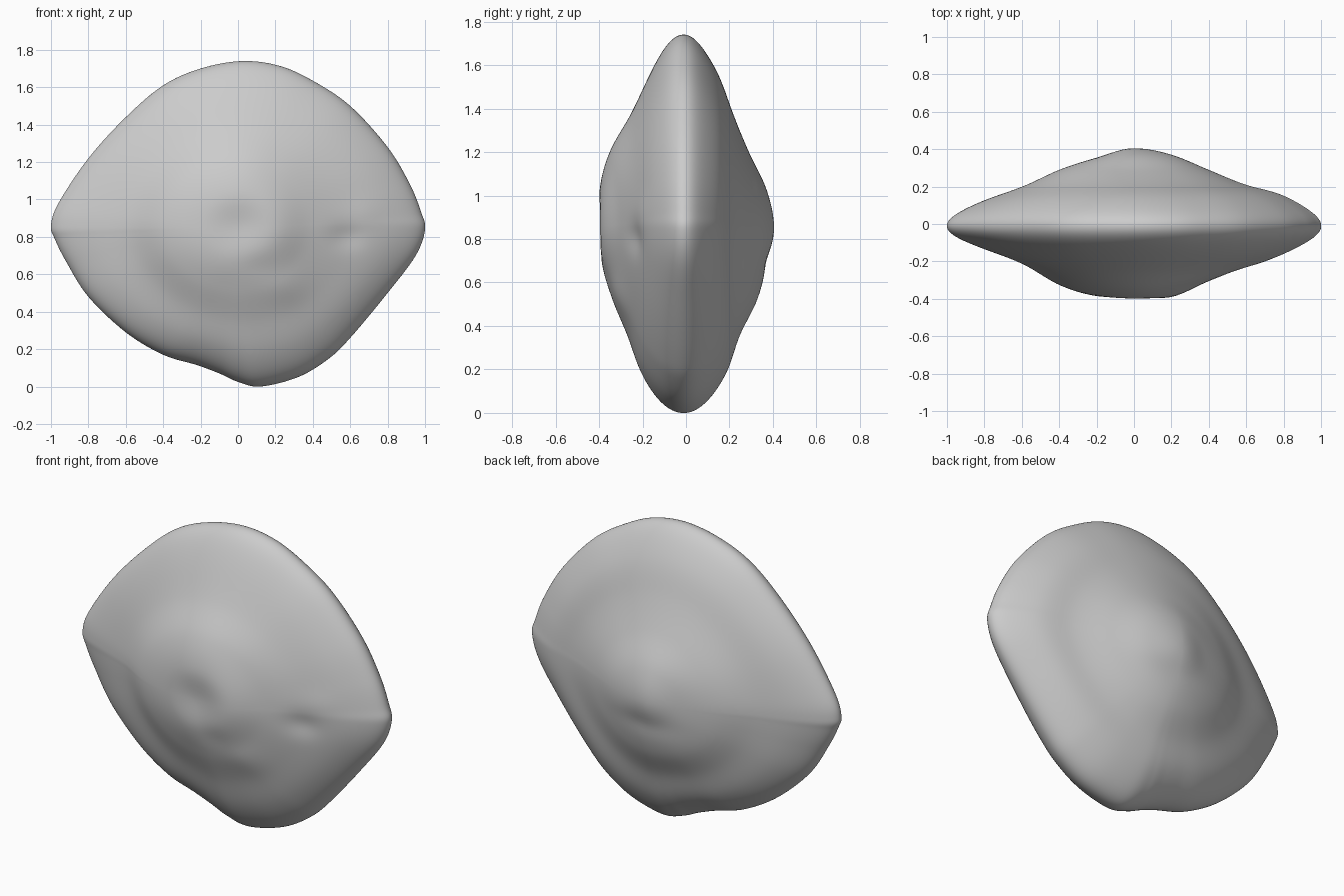
import bpy, bmesh, math

if "Cube" in bpy.data.objects:
    bpy.data.objects.remove(bpy.data.objects["Cube"])

CX, CZ, RIM_Y = 0.0, 0.85, -0.01
SEG, RINGS = 224, 48

# front outline (x, z), clockwise from the left tip
outline = [(-1, .86), (-.96, .98), (-.8, 1.22), (-.6, 1.44), (-.4, 1.61), (-.2, 1.70),
           (.02, 1.74), (.22, 1.715), (.4, 1.635), (.6, 1.50), (.8, 1.28), (.92, 1.08),
           (.98, .93), (1, .84), (.95, .70), (.8, .50), (.6, .26), (.48, .145), (.32, .05),
           (.12, .0), (0, .025), (-.1, .07), (-.22, .115), (-.4, .17), (-.6, .29),
           (-.8, .48), (-.92, .67), (-.98, .79)]

# half thickness (before rim rounding) from centre to rim: right, up, left, down
knots = 5
back = [[.405, .378, .316, .263, .258, .22], [.405, .378, .313, .269, .25, .22],
        [.405, .362, .316, .25, .217, .19], [.405, .38, .355, .306, .308, .30]]
front = [[.385, .398, .333, .288, .258, .22], [.385, .405, .38, .31, .267, .24],
         [.385, .393, .355, .263, .217, .19], [.385, .395, .366, .331, .328, .32]]

# gentle dents and swellings: x, z, width, height, amount
front_marks = [(.58, .80, .09, .07, -.018), (.26, .53, .12, .10, .012),
               (.68, .92, .10, .08, .008), (.10, .64, .10, .07, -.006)]
back_marks = [(.02, .70, .18, .06, -.007)]


def catmull(a, b, c, d, t):
    return .5 * (2 * b + (c - a) * t + (2 * a - 5 * b + 4 * c - d) * t * t
                 + (3 * b - a - 3 * c + d) * t ** 3)


def profile(row, s):
    i = min(int(s * knots), knots - 1)
    return catmull(row[abs(i - 1)], row[i], row[i + 1], row[min(i + 2, knots)], s * knots - i)


def thickness(table, marks, x, z, angle, s):
    q = (angle / (math.pi / 2)) % 4
    i = int(q) % 4
    f = q - int(q)
    f = f * f * (3 - 2 * f)
    h = profile(table[i], s) * (1 - f) + profile(table[(i + 1) % 4], s) * f
    for mx, mz, w, d, amt in marks:
        h += amt * math.exp(-((x - mx) / w) ** 2 - ((z - mz) / d) ** 2)
    return h * math.sqrt(max(0, 1 - s * s))


def outline_point(u):
    n = len(outline)
    i, t = int(u), u - int(u)
    p = [outline[(i + k) % n] for k in (-1, 0, 1, 2)]
    return [catmull(p[0][k], p[1][k], p[2][k], p[3][k], t) for k in (0, 1)]


# rings are oval near the middle and take the pointed outline towards the rim
def ring_point(px, pz, s):
    dx, dz = px - CX, pz - CZ
    oval = 1 / math.hypot(dx, dz / (.89 if dz > 0 else .84))
    k = s * (oval + (1 - oval) * s ** 2)
    return CX + dx * k, CZ + dz * k


bm = bmesh.new()
rim_pts = [outline_point(k * len(outline) / SEG) for k in range(SEG)]
rim = [bm.verts.new((x, RIM_Y, z)) for x, z in rim_pts]


# one face of the shell, joined to the shared rim
def build_side(table, marks, sign):
    y0 = thickness(table, marks, CX, CZ, 0, 0)
    centre = bm.verts.new((CX, sign * y0, CZ))
    prev = None
    for r in range(1, RINGS + 1):
        s = math.sin(r / RINGS * math.pi / 2)
        if r == RINGS:
            ring = rim
        else:
            ring = []
            for px, pz in rim_pts:
                x, z = ring_point(px, pz, s)
                a = math.atan2(pz - CZ, px - CX)
                ring.append(bm.verts.new((x, sign * thickness(table, marks, x, z, a, s)
                                          + RIM_Y * s ** 4, z)))
        for k in range(SEG):
            m = (k + 1) % SEG
            bm.faces.new((centre, ring[k], ring[m]) if prev is None
                         else (prev[k], ring[k], ring[m], prev[m]))
        prev = ring


build_side(back, back_marks, 1)
build_side(front, front_marks, -1)
bmesh.ops.recalc_face_normals(bm, faces=bm.faces)

mesh = bpy.data.meshes.new("shell_body")
bm.to_mesh(mesh)
bm.free()
shell = bpy.data.objects.new("shell_body", mesh)
bpy.context.collection.objects.link(shell)
for p in mesh.polygons:
    p.use_smooth = True
